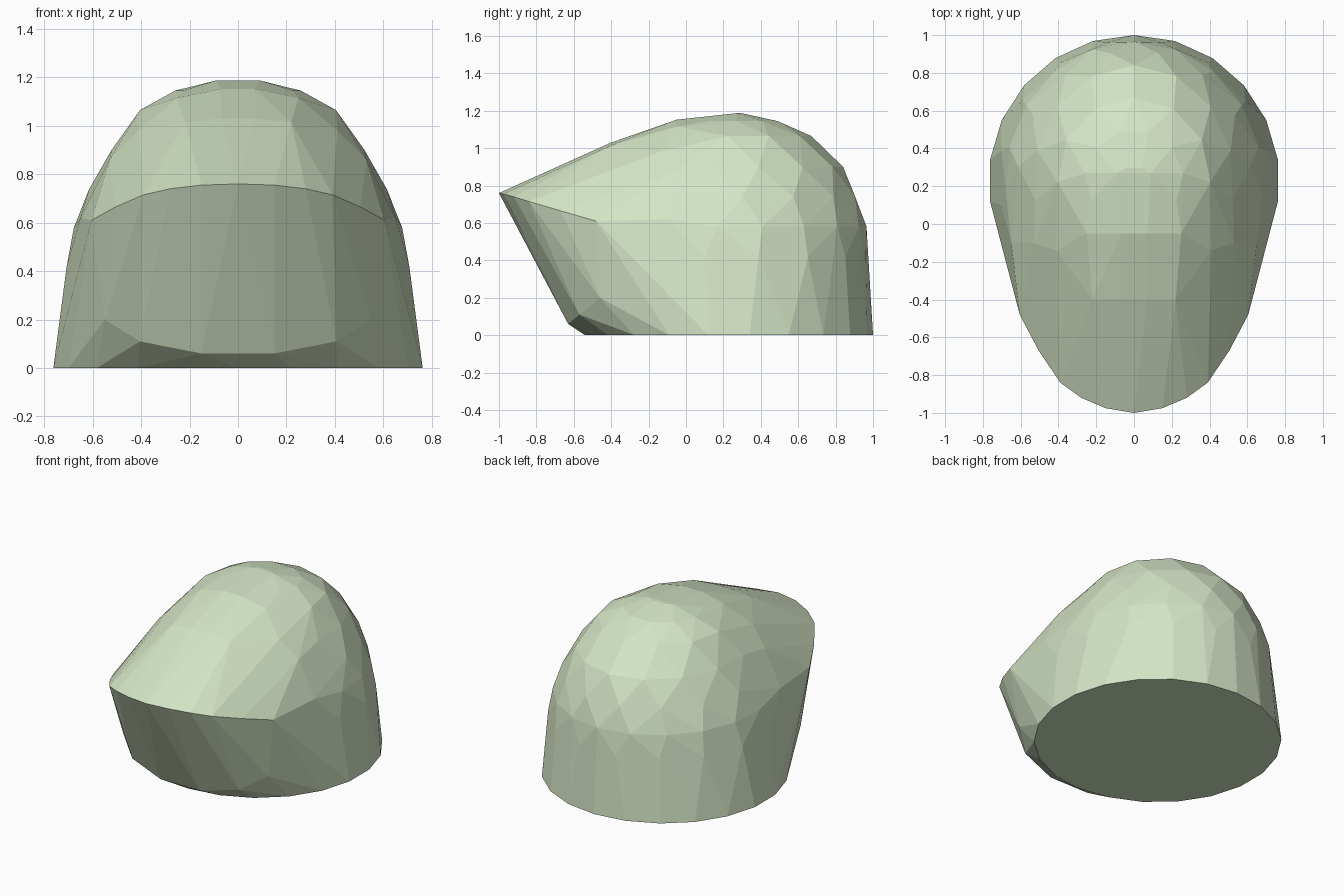
import bpy, bmesh
from math import sin, cos, radians

if "Cube" in bpy.data.objects:
    bpy.data.objects.remove(bpy.data.objects["Cube"])

bm = bmesh.new()

def mirrored(points):
    for x, y, z in points:
        for s in ((1, -1) if x else (1,)):
            bm.verts.new((s * x, y, z))

# round base
for i in range(22):
    a = radians(i * 360 / 22 + 90)
    bm.verts.new((0.77 * cos(a), 0.23 + 0.77 * sin(a), 0))

# dome rings: height, centre y, half width, depth to the back, segments, start, end
rings = [
    (0.42, 0.23, 0.718, 0.745, 9, -10, 190),
    (0.58, 0.23, 0.68, 0.735, 10, -5, 185),
    (0.74, 0.23, 0.617, 0.69, 9, -18, 198),
    (0.90, 0.23, 0.53, 0.61, 8, -10, 190),
    (1.065, 0.25, 0.405, 0.42, 8, -35, 215),
    (1.145, 0.25, 0.26, 0.25, 7, -30, 210),
    (1.187, 0.27, 0.09, 0.03, 3, 0, 180),
]
for z, cy, rx, ry, n, a0, a1 in rings:
    for i in range(n + 1):
        a = radians(a0 + (a1 - a0) * i / n)
        bm.verts.new((rx * cos(a), cy + ry * sin(a), z))

# sharp front rim
mirrored([(0, -1, 0.76), (0.15, -0.975, 0.755), (0.28, -0.92, 0.74),
          (0.39, -0.84, 0.715), (0.505, -0.67, 0.665), (0.605, -0.48, 0.61)])
# brow rising from the rim to the dome
mirrored([(0.07, -0.40, 1.03), (0.22, -0.40, 1.015), (0.07, -0.05, 1.152),
          (0.25, -0.05, 1.115), (0.41, -0.14, 0.98), (0.53, -0.1, 0.86),
          (0.65, -0.1, 0.62)])
# chin bevel above the base
mirrored([(0.15, -0.63, 0.06), (0.405, -0.57, 0.11), (0.55, -0.46, 0.2)])

# wrap everything in one faceted closed shell
res = bmesh.ops.convex_hull(bm, input=bm.verts)
loose = {g for g in res["geom_interior"] + res["geom_unused"]
         if isinstance(g, bmesh.types.BMVert)}
bmesh.ops.delete(bm, geom=list(loose), context='VERTS')
bmesh.ops.dissolve_limit(bm, angle_limit=radians(3), verts=bm.verts, edges=bm.edges)
bmesh.ops.recalc_face_normals(bm, faces=bm.faces)

mesh = bpy.data.meshes.new("domed_shell")
bm.to_mesh(mesh)
bm.free()
shell = bpy.data.objects.new("domed_shell", mesh)
bpy.context.collection.objects.link(shell)

mat = bpy.data.materials.new("pale_green")
mat.diffuse_color = (0.66, 0.78, 0.56, 1)
mat.use_nodes = True
mat.node_tree.nodes["Principled BSDF"].inputs["Base Color"].default_value = mat.diffuse_color
mesh.materials.append(mat)
